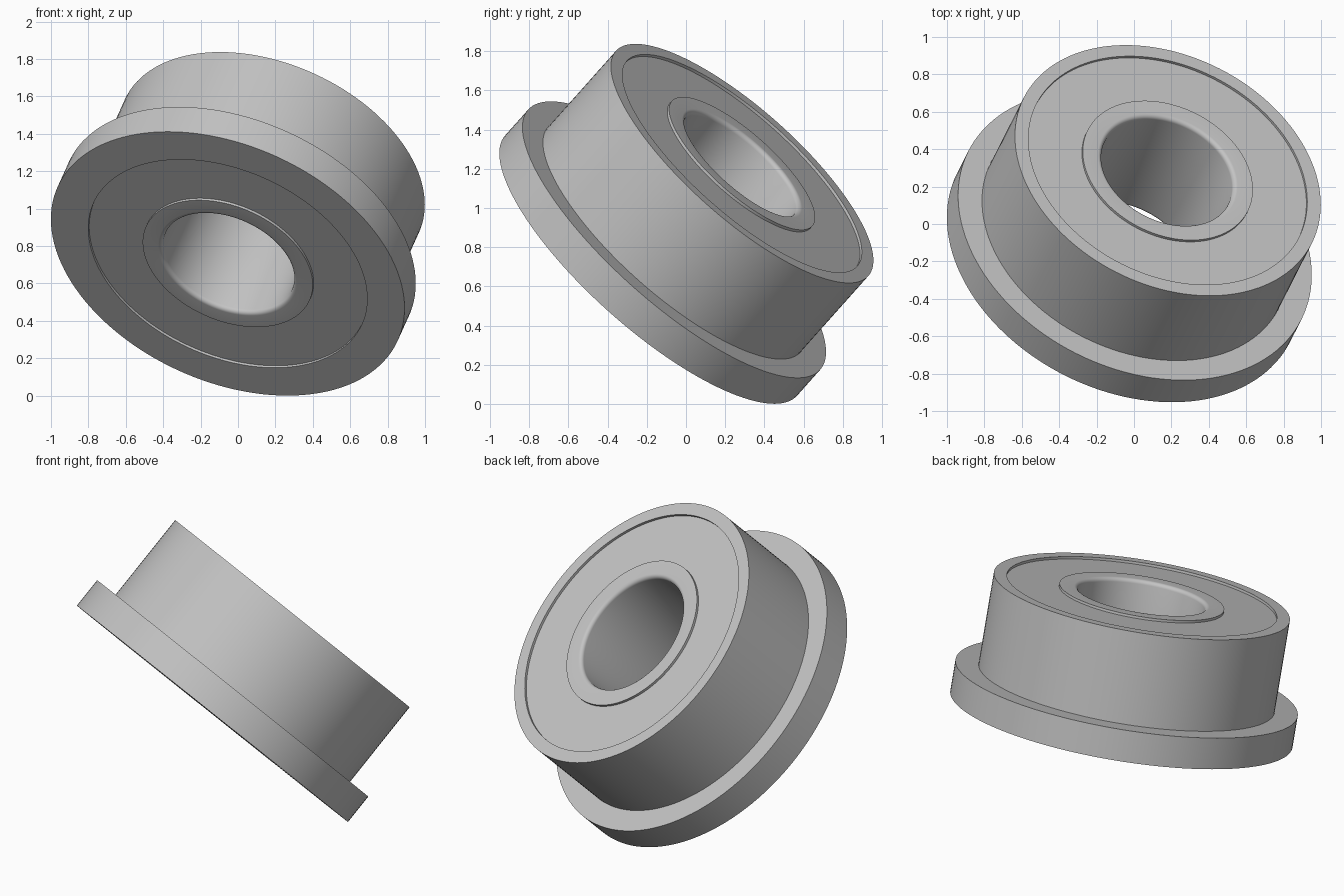
import bpy, bmesh, math
from mathutils import Vector, Matrix

cube = bpy.data.objects.get("Cube")
if cube:
    bpy.data.objects.remove(cube, do_unlink=True)

# Single steel colour
steel = bpy.data.materials.new("brushed_steel")
steel.use_nodes = True
STEEL = (0.55, 0.55, 0.55, 1.0)
steel.diffuse_color = STEEL
steel.node_tree.nodes["Principled BSDF"].inputs["Base Color"].default_value = STEEL

# Tilted bearing axis, starting at the centre of the flange face
AXIS = Vector((0.32, 0.63, 0.707)).normalized()
BASE = Vector((-0.055, -0.178, 0.706))
PLACE = Matrix.Translation(BASE) @ AXIS.to_track_quat('Z', 'Y').to_matrix().to_4x4()

SEGMENTS = 128
WIDTH = 0.737
FLANGE_R, FLANGE_H = 0.998, 0.187
BODY_R, BORE_R, FILLET = 0.863, 0.37, 0.024
SHIELD_OUT, SHIELD_IN = 0.787, 0.48
RECESS, SHIELD_T = 0.015, 0.03


def lathe(name, profile):
    """Revolve a closed (radius, height) profile around the bearing axis."""
    bm = bmesh.new()
    rings = []
    for i in range(SEGMENTS):
        a = math.tau * i / SEGMENTS
        rings.append([bm.verts.new((r * math.cos(a), r * math.sin(a), h))
                      for r, h in profile])
    n = len(profile)
    for i, ring in enumerate(rings):
        nxt = rings[(i + 1) % SEGMENTS]
        for j in range(n):
            k = (j + 1) % n
            bm.faces.new((ring[j], nxt[j], nxt[k], ring[k]))
    bmesh.ops.recalc_face_normals(bm, faces=bm.faces)
    mesh = bpy.data.meshes.new(name)
    bm.to_mesh(mesh)
    bm.free()
    mesh.materials.append(steel)
    obj = bpy.data.objects.new(name, mesh)
    bpy.context.collection.objects.link(obj)
    obj.matrix_world = PLACE
    bpy.ops.object.select_all(action='DESELECT')
    obj.select_set(True)
    bpy.context.view_layer.objects.active = obj
    bpy.ops.object.shade_smooth_by_angle(angle=math.radians(30))
    return obj


# Outer race with its flange
lathe("flanged_outer_race", [
    (SHIELD_OUT, 0), (FLANGE_R, 0), (FLANGE_R, FLANGE_H),
    (BODY_R, FLANGE_H), (BODY_R, WIDTH), (SHIELD_OUT, WIDTH)])

# Inner race with rounded bore edges
arc = [math.radians(90 * i / 6) for i in range(7)]
lower_round = [(BORE_R + FILLET * (1 - math.cos(a)), FILLET * (1 - math.sin(a)))
               for a in arc]
upper_round = [(r, WIDTH - h) for r, h in reversed(lower_round)]
lathe("inner_race", lower_round + [(SHIELD_IN, 0), (SHIELD_IN, WIDTH)] + upper_round)

# Recessed shields closing the gap between the races
for name, low in (("lower_shield", RECESS),
                  ("upper_shield", WIDTH - RECESS - SHIELD_T)):
    high = low + SHIELD_T
    lathe(name, [(SHIELD_IN, low), (SHIELD_OUT, low),
                 (SHIELD_OUT, high), (SHIELD_IN, high)])
